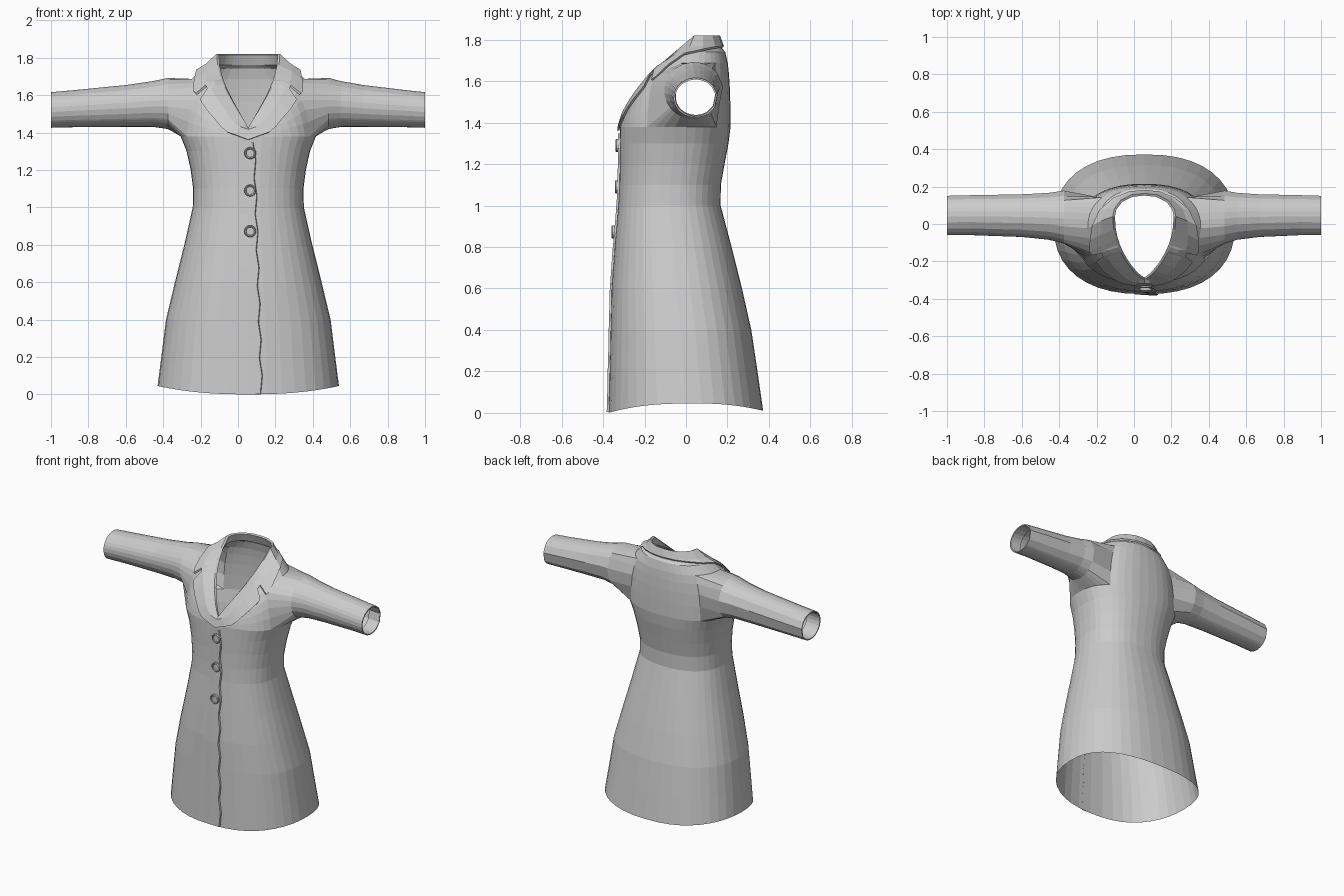
import bpy, bmesh, math
from mathutils import Vector

if "Cube" in bpy.data.objects:
    bpy.data.objects.remove(bpy.data.objects["Cube"])

CX = 0.055          # centre line of the coat body
N = 40              # columns around the body
POW = 0.85          # squareness of the body section
# body sections: height, half width, front y, back y
BODY = [(0.0, .485, -.375, .372), (.2, .465, -.37, .345), (.4, .44, -.365, .315),
        (.6, .392, -.36, .27), (.8, .342, -.345, .22), (1.0, .297, -.327, .167),
        (1.1, .295, -.322, .168), (1.2, .308, -.32, .186), (1.3, .33, -.32, .205),
        (1.38, .362, -.318, .215)]

cloth = bpy.data.materials.new("light_grey_cloth")
cloth.use_nodes = True
cloth.diffuse_color = (.6, .6, .6, 1)
cloth.node_tree.nodes["Principled BSDF"].inputs["Base Color"].default_value = (.6, .6, .6, 1)


def finish(bm, name):
    bmesh.ops.recalc_face_normals(bm, faces=bm.faces)
    mesh = bpy.data.meshes.new(name)
    bm.to_mesh(mesh)
    bm.free()
    mesh.materials.append(cloth)
    obj = bpy.data.objects.new(name, mesh)
    bpy.context.collection.objects.link(obj)
    return obj


def spow(v, p):
    return math.copysign(abs(v) ** p, v)


def section(z):
    for a, b in zip(BODY, BODY[1:]):
        if z <= b[0]:
            f = (z - a[0]) / (b[0] - a[0])
            return [p + (q - p) * f for p, q in zip(a, b)]
    return list(BODY[-1])


def body_point(ang, z):
    _, hw, yf, yb = section(z)
    c, s = math.cos(ang), math.sin(ang)
    if z == 0:
        z = .045 * c * c + .01 * max(0, s)
    return Vector((CX + hw * spow(c, POW), (yf + yb) / 2 + (yb - yf) / 2 * spow(s, POW), z))


def front_y(x, z):
    _, hw, yf, yb = section(z)
    k = (1 - abs((x - CX) / hw) ** (2 / POW)) ** (POW / 2)
    return (yf + yb) / 2 - (yb - yf) / 2 * k


def crest(ang):
    """Teardrop edge of the neck opening."""
    c, s = math.cos(ang), math.sin(ang)
    if s >= 0:
        return Vector((CX + .157 * spow(c, POW), .04 + .112 * s, 1.815))
    y = .04 - .325 * abs(s)
    rise = max(0, (y + .285) / .325) ** .7
    return Vector((CX + .157 * spow(c, 1.6 - .75 * (1 + s) ** 4), y, 1.42 + .395 * rise))


def yoke(ang, t):
    """Chest to neck seam, curving over the shoulder."""
    s = math.sin(ang)
    low, top = body_point(ang, 1.38), crest(ang)
    back = min(1, max(0, s + .5) * 2)
    top += Vector((.015 * math.cos(ang), .02 * max(0, s), -.055 * back))
    mid = low.lerp(top, .25 * max(0, -s))
    mid.z = top.z
    return low * (1 - t) ** 2 + mid * 2 * t * (1 - t) + top * t * t


# ---- coat shell: body, yoke, neck stand and sleeves in one skin ----
bm = bmesh.new()
angles = [2 * math.pi * i / N for i in range(N)]
rows = [[bm.verts.new(body_point(a, sec[0])) for a in angles] for sec in BODY]
chest = len(rows) - 1
for t in (.14, .28, .42, .56, .78, 1):
    rows.append([bm.verts.new(yoke(a, t)) for a in angles])
rows.append([bm.verts.new(crest(a)) for a in angles])
arm_top, c0, c1 = chest + 4, -3, 5


def in_armhole(r, i):
    if not chest <= r < arm_top:
        return False
    j = i if i < N // 2 + c0 - 8 else i - N
    return c0 <= j < c1 or N // 2 - c1 <= i < N // 2 - c0


for r in range(len(rows) - 1):
    for i in range(N):
        if not in_armhole(r, i):
            k = (i + 1) % N
            bm.faces.new((rows[r][i], rows[r][k], rows[r + 1][k], rows[r + 1][i]))

# sleeve rings: fraction along, front y, back y, bottom z, top z
SLEEVE = [(0, -.105, .18, 1.418, 1.692), (.13, -.085, .168, 1.43, 1.675),
          (.36, -.07, .16, 1.43, 1.654), (.8, -.06, .155, 1.428, 1.627),
          (1, -.06, .152, 1.425, 1.616), (1, -.052, .144, 1.432, 1.608),
          (.84, -.05, .142, 1.437, 1.612)]
for side, length in ((1, .945), (-1, 1.055)):
    loop = [(chest, c) for c in range(c0, c1)] + [(r, c1) for r in range(chest, arm_top)]
    loop += [(arm_top, c) for c in range(c1, c0, -1)] + [(r, c0) for r in range(arm_top, chest, -1)]
    ring = [rows[r][(c if side > 0 else N // 2 - c) % N] for r, c in loop]
    turn = [math.atan2(v.co.z - 1.545, v.co.y - .03) for v in ring]
    for f, yf, yb, zb, zt in SLEEVE:
        x = CX + side * (.43 + f * (length - .43))
        new = [bm.verts.new((x, (yf + yb) / 2 + (yb - yf) / 2 * math.cos(a),
                             (zb + zt) / 2 + (zt - zb) / 2 * math.sin(a))) for a in turn]
        for k in range(len(ring)):
            n = (k + 1) % len(ring)
            bm.faces.new((ring[k], ring[n], new[n], new[k]))
        ring = new
finish(bm, "coat_shell")

# ---- collar and notched lapels: angle and how far the edge reaches down ----
EDGE = [(-90, -.02), (-82, .04), (-75, .13), (-67, .26), (-60, .36), (-48, .43), (-38, .47),
        (-35, .49), (-33, .7), (-29, .72), (-27, .5), (-22, .5), (-12, .6), (0, .69),
        (20, .78), (45, .88), (70, .93), (90, .94)]
EDGE += [(180 - a, w) for a, w in reversed(EDGE[1:-1])]


def lifted(ang, t, gap):
    p = yoke(ang, max(t, 0))
    p.z += min(t, 0)
    return p + (p - Vector((CX, -.02, 1.3))).normalized() * gap


bm = bmesh.new()
strips = []
for deg, w in EDGE:
    a = math.radians(deg)
    out = Vector((math.cos(a), math.sin(a), .5)) * .012
    pts = [crest(a), crest(a) + out, lifted(a, w + (1 - w) * .55, .016),
           lifted(a, w, .014), lifted(a, w, .003)]
    strips.append([bm.verts.new(p) for p in pts])
for i, left in enumerate(strips):
    right = strips[(i + 1) % len(strips)]
    for j in range(4):
        bm.faces.new((left[j], right[j], right[j + 1], left[j + 1]))
finish(bm, "collar_and_lapels")

# ---- overlapping front edge ----
bm = bmesh.new()
lines = []
for k in range(15):
    z = .004 + k * .096
    edge = .125 - .03 * z + (.006 if k % 2 else -.006)
    lines.append([bm.verts.new((x, front_y(x, z) - gap, z))
                  for x, gap in ((.0, .001), (.05, .005), (edge, .009), (edge + .004, -.002))])
for a, b in zip(lines, lines[1:]):
    for j in range(3):
        bm.faces.new((a[j], a[j + 1], b[j + 1], b[j]))
finish(bm, "front_placket")

# ---- buttons with raised rims ----
RIM = [(.032, -.002), (.032, .01), (.028, .015), (.023, .013), (.021, .008)]
for n, z in enumerate((1.29, 1.09, .872)):
    bm = bmesh.new()
    y = front_y(.065, z) - .006
    prev = None
    for rad, out in RIM:
        ring = [bm.verts.new((.065 + rad * math.cos(k * math.pi / 8), y - out,
                              z + rad * math.sin(k * math.pi / 8))) for k in range(16)]
        if prev:
            for k in range(16):
                m = (k + 1) % 16
                bm.faces.new((prev[k], prev[m], ring[m], ring[k]))
        prev = ring
    bm.faces.new(prev)
    finish(bm, f"button_{n + 1}")
